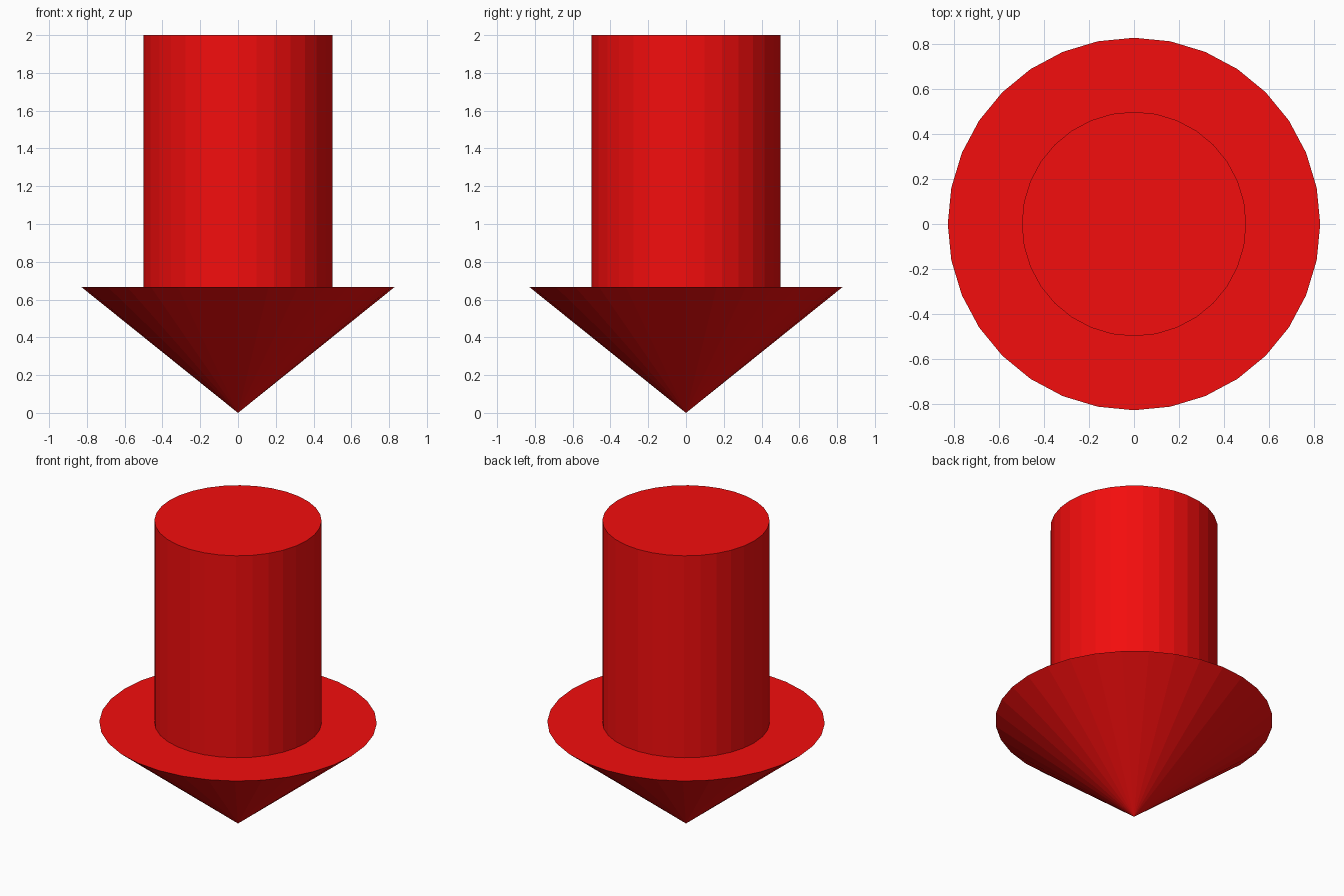
import bpy

if "Cube" in bpy.data.objects:
    bpy.data.objects.remove(bpy.data.objects["Cube"])

SIDES = 32
HEAD_TOP = 0.667

red = bpy.data.materials.new("red")
red.diffuse_color = (0.9, 0.004, 0.004, 1)
red.use_nodes = True
red.node_tree.nodes["Principled BSDF"].inputs["Base Color"].default_value = red.diffuse_color


def finish(name):
    obj = bpy.context.object
    obj.name = name
    obj.data.materials.append(red)


# Arrow head: cone with its tip on the ground
bpy.ops.mesh.primitive_cone_add(vertices=SIDES, radius1=0, radius2=0.83,
                                depth=HEAD_TOP, location=(0, 0, HEAD_TOP / 2))
finish("arrow_head")

# Shaft: cylinder standing on the flat back of the head
bpy.ops.mesh.primitive_cylinder_add(vertices=SIDES, radius=0.5, depth=2 - HEAD_TOP,
                                    location=(0, 0, (2 + HEAD_TOP) / 2))
finish("arrow_shaft")
